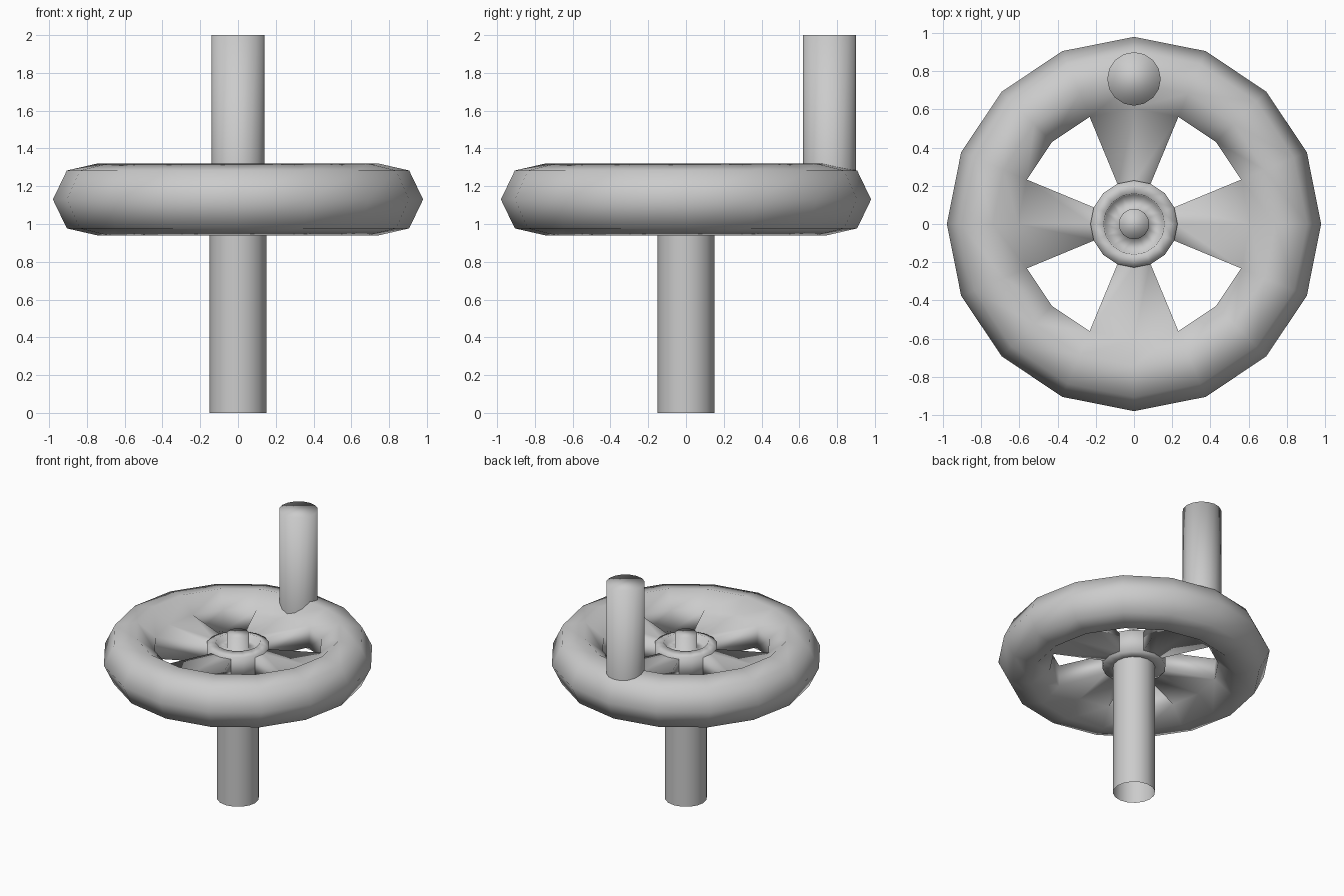
import bpy, bmesh
from math import cos, sin, pi

if "Cube" in bpy.data.objects:
    bpy.data.objects.remove(bpy.data.objects["Cube"])

N = 16          # segments round the wheel
ZC = 1.13       # wheel centre height


def finish(name, bm):
    bmesh.ops.recalc_face_normals(bm, faces=bm.faces)
    me = bpy.data.meshes.new(name)
    bm.to_mesh(me)
    bm.free()
    for p in me.polygons:
        p.use_smooth = True
    ob = bpy.data.objects.new(name, me)
    bpy.context.collection.objects.link(ob)
    return ob


def ring(bm, r, z, cx=0, cy=0):
    return [bm.verts.new((cx + r * cos(2 * pi * i / N), cy + r * sin(2 * pi * i / N), z))
            for i in range(N)]


def bridge(bm, a, b):
    for i in range(N):
        j = (i + 1) % N
        bm.faces.new((a[i], a[j], b[j], b[i]))


def lathe(name, profile, cx=0, cy=0):
    """Open at the start of the profile, capped at its end."""
    bm = bmesh.new()
    rings = [ring(bm, r, z, cx, cy) for r, z in profile]
    for a, b in zip(rings, rings[1:]):
        bridge(bm, a, b)
    bm.faces.new(rings[-1])
    return finish(name, bm)


# Rim (seven-sided tube) with four spokes drawn out of its inner wall
bm = bmesh.new()
M, R, T = 7, 0.784, 0.196
rings = [ring(bm, R + T * cos(2 * pi * k / M), ZC + T * sin(2 * pi * k / M)) for k in range(M)]
hub_top, hub_low = ring(bm, 0.22, 1.205), ring(bm, 0.22, 1.055)
for k in range(M):
    if k != 3:
        bridge(bm, rings[k], rings[(k + 1) % M])
top, low = rings[3], rings[4]
for i in range(N):
    j = (i + 1) % N
    if i % 4 in (1, 2):                     # window between spokes
        bm.faces.new((top[i], top[j], low[j], low[i]))
    else:                                   # half a spoke
        bm.faces.new((top[i], top[j], hub_top[j], hub_top[i]))
        bm.faces.new((low[i], low[j], hub_low[j], hub_low[i]))
        e = j if i % 4 == 0 else i          # outer side wall
        bm.faces.new((top[e], low[e], hub_low[e], hub_top[e]))
loose = [v for v in bm.verts if not v.link_faces]
bmesh.ops.delete(bm, geom=loose, context='VERTS')
finish("rim_and_spokes", bm)

# Shaft, open at the bottom
bm = bmesh.new()
bridge(bm, ring(bm, 0.152, 0), ring(bm, 0.152, 1.06))
finish("shaft", bm)

# Hub with recessed top and central stub
lathe("hub", [(0.15, 1.04), (0.228, 1.04), (0.228, 1.22), (0.16, 1.24),
              (0.155, 1.19), (0.08, 1.19), (0.08, 1.31)])

# Crank handle on the rim
lathe("handle", [(0.14, 1.2), (0.14, 2.0)], 0, 0.76)
